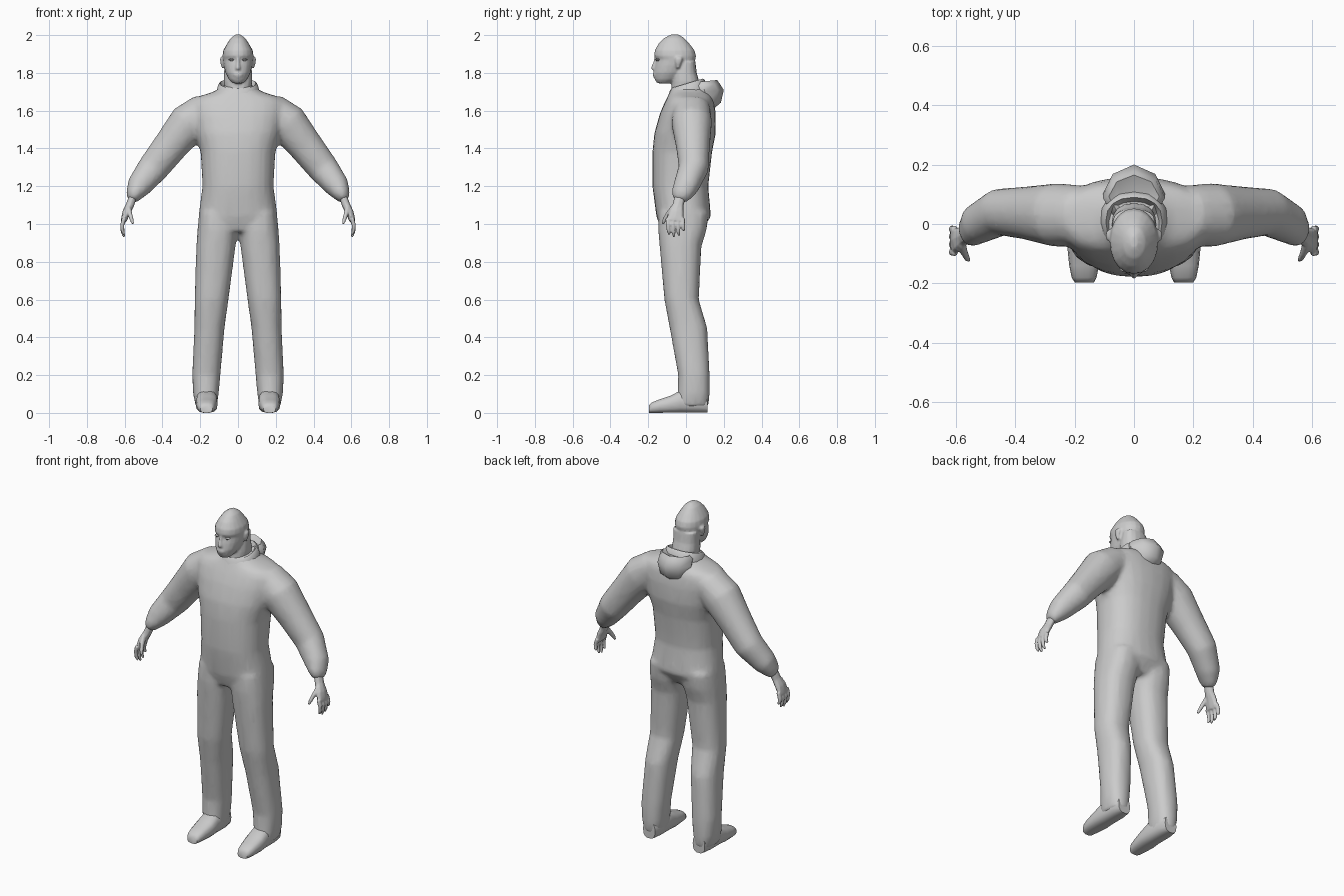
import bpy, bmesh, math
from mathutils import Vector

grey = bpy.data.materials.new("plain grey")
grey.diffuse_color = (0.6, 0.6, 0.6, 1)
X, Y, Z = Vector((1, 0, 0)), Vector((0, 1, 0)), Vector((0, 0, 1))


def loft(name, rings, n=16, power=0.85):
    """Skin closed sections given as (centre, half-axis u, half-axis v)."""
    bm = bmesh.new()
    loops = []
    for c, u, v in rings:
        loop = []
        for i in range(n):
            t = 2 * math.pi * i / n
            a, b = math.cos(t), math.sin(t)
            a = math.copysign(abs(a) ** power, a)
            b = math.copysign(abs(b) ** power, b)
            loop.append(bm.verts.new(Vector(c) + u * a + v * b))
        loops.append(loop)
    for p, q in zip(loops, loops[1:]):
        for i in range(n):
            j = (i + 1) % n
            bm.faces.new((p[i], p[j], q[j], q[i]))
    bm.faces.new(loops[0][::-1])
    bm.faces.new(loops[-1])
    bmesh.ops.recalc_face_normals(bm, faces=bm.faces[:])
    me = bpy.data.meshes.new(name)
    bm.to_mesh(me)
    bm.free()
    me.materials.append(grey)
    ob = bpy.data.objects.new(name, me)
    bpy.context.collection.objects.link(ob)
    return ob


def stack(name, rows, n=16, power=0.85, tilt=0.0):
    """Level sections: (z, centre x, half width, front y, back y)."""
    return loft(name, [((cx, (f + b) / 2, z), X * w, (Y + Z * tilt) * ((b - f) / 2))
                       for z, cx, w, f, b in rows], n, power)


def tube(name, rows, n=12, power=0.95):
    """Sections across a path: (x, y, z, thickness, half depth along y)."""
    pts = [Vector(r[:3]) for r in rows]
    rings = []
    for i, r in enumerate(rows):
        d = (pts[min(i + 1, len(pts) - 1)] - pts[max(i - 1, 0)]).normalized()
        v = (Y - d * d.y).normalized()
        rings.append((pts[i], v.cross(d) * r[3], v * r[4]))
    return loft(name, rings, n, power)


def mirrored(make, name, rows, xi, **kw):
    """Make a part on both sides by flipping the x entry of each row."""
    out = []
    for side, s in (("left", 1), ("right", -1)):
        out.append(make(side + "_" + name,
                        [tuple(s * k if i == xi else k for i, k in enumerate(r)) for r in rows], **kw))
    return out


def fuse(name, parts, voxel, smooth, ratio):
    """Join overlapping parts into one continuous skin."""
    bpy.ops.object.select_all(action='DESELECT')
    for p in parts:
        p.select_set(True)
    ob = parts[0]
    bpy.context.view_layer.objects.active = ob
    bpy.ops.object.join()
    ob.name = name
    m = ob.modifiers.new("skin", 'REMESH')
    m.mode, m.voxel_size, m.use_smooth_shade = 'VOXEL', voxel, True
    m = ob.modifiers.new("soften", 'SMOOTH')
    m.factor, m.iterations = 0.5, smooth
    m = ob.modifiers.new("reduce", 'DECIMATE')
    m.ratio = ratio
    return ob


# Torso, arms and trouser legs of the suit
torso = stack("torso", [
    (0.96, 0, 0.19, -0.13, 0.08), (1.04, 0, 0.21, -0.157, 0.132), (1.20, 0, 0.188, -0.178, 0.118),
    (1.38, 0, 0.198, -0.178, 0.138), (1.48, 0, 0.228, -0.168, 0.158), (1.58, 0, 0.25, -0.14, 0.158),
    (1.64, 0, 0.253, -0.115, 0.15), (1.67, 0, 0.225, -0.10, 0.14), (1.70, 0, 0.13, -0.085, 0.12),
    (1.735, 0, 0.075, -0.07, 0.09)], n=24)
arms = mirrored(tube, "arm", [
    (0.17, 0.03, 1.61, 0.09, 0.10), (0.26, 0.03, 1.535, 0.108, 0.108), (0.36, 0.037, 1.41, 0.092, 0.09),
    (0.45, 0.04, 1.295, 0.083, 0.08), (0.525, 0.0, 1.20, 0.066, 0.068), (0.55, -0.025, 1.155, 0.045, 0.055),
    (0.562, -0.035, 1.125, 0.026, 0.036)], 0, n=16)
legs = mirrored(stack, "trouser_leg", [
    (1.06, 0.11, 0.095, -0.145, 0.12), (0.97, 0.108, 0.107, -0.148, 0.11), (0.88, 0.117, 0.104, -0.14, 0.082),
    (0.60, 0.14, 0.09, -0.115, 0.068), (0.45, 0.151, 0.08, -0.087, 0.113), (0.20, 0.168, 0.075, -0.042, 0.126),
    (0.10, 0.170, 0.068, -0.045, 0.126), (0.03, 0.168, 0.055, -0.055, 0.12)], 1, n=16)
fuse("suit", [torso] + arms + legs, 0.014, 4, 0.35)

# Shoes: sections running from heel to toe
for side, s in (("left", 1), ("right", -1)):
    shoe = loft(side + "_shoe", [((s * x, y, h), X * w, Z * h) for x, y, w, h in [
        (0.165, 0.115, 0.04, 0.05), (0.165, 0.06, 0.055, 0.06), (0.165, -0.03, 0.055, 0.06),
        (0.166, -0.08, 0.058, 0.046), (0.168, -0.14, 0.05, 0.036), (0.168, -0.18, 0.042, 0.028),
        (0.167, -0.197, 0.032, 0.02)]], 14, 0.75)

# Hands: palm, four fingers and a thumb
palm = [(0.558, -0.033, 1.14, 0.022, 0.03), (0.572, -0.042, 1.10, 0.022, 0.03),
        (0.592, -0.052, 1.06, 0.021, 0.042), (0.606, -0.058, 1.015, 0.016, 0.047)]
digits = [palm]
for k in range(4):
    y = -0.096 + 0.026 * k
    tip = (0.945, 0.932, 0.938, 0.965)[k]
    digits.append([(0.603, y, 1.03, 0.012, 0.013), (0.613, y + 0.001, 0.995, 0.011, 0.012),
                   (0.611, y + 0.004, 0.96 + (tip - 0.94) / 2, 0.010, 0.010),
                   (0.603, y + 0.007, tip, 0.006, 0.006)])
digits.append([(0.58, -0.065, 1.085, 0.014, 0.018), (0.571, -0.096, 1.05, 0.012, 0.014),
               (0.562, -0.115, 1.02, 0.010, 0.011), (0.556, -0.122, 1.00, 0.006, 0.006)])
hands = {"left": [], "right": []}
for d in digits:
    l, r = mirrored(tube, "digit", d, 0, n=8)
    hands["left"].append(l)
    hands["right"].append(r)
for side, parts in hands.items():
    fuse(side + "_hand", parts, 0.0045, 2, 0.4)

# Head with jaw, nose, brow and ears
head = stack("head", [
    (1.745, 0, 0.028, -0.152, -0.08), (1.765, 0, 0.048, -0.166, -0.04), (1.80, 0, 0.066, -0.171, 0.0),
    (1.84, 0, 0.076, -0.165, 0.035), (1.87, 0, 0.080, -0.157, 0.05), (1.89, 0, 0.082, -0.169, 0.053),
    (1.92, 0, 0.078, -0.165, 0.045), (1.955, 0, 0.058, -0.145, 0.018), (1.985, 0, 0.038, -0.115, -0.01),
    (2.003, 0, 0.012, -0.08, -0.04)], n=20, power=0.95)
nose = stack("nose", [(1.812, 0, 0.013, -0.172, -0.13), (1.823, 0, 0.017, -0.187, -0.13),
                      (1.85, 0, 0.010, -0.176, -0.13), (1.885, 0, 0.010, -0.168, -0.13)], n=8)
mouth = stack("mouth", [(1.775, 0, 0.02, -0.172, -0.13), (1.79, 0, 0.03, -0.177, -0.13),
                        (1.803, 0, 0.02, -0.174, -0.13)], n=10)
ears = mirrored(stack, "ear", [(1.825, 0.078, 0.008, -0.05, -0.035), (1.85, 0.083, 0.010, -0.056, -0.025),
                               (1.875, 0.085, 0.011, -0.058, -0.018), (1.885, 0.084, 0.006, -0.05, -0.025)],
                1, n=8)
# Neck and the cloth falling from the back of the skull
neck = stack("neck", [(1.64, 0, 0.06, -0.07, 0.07), (1.70, 0, 0.068, -0.078, 0.07),
                      (1.755, 0, 0.076, -0.075, 0.07), (1.80, 0, 0.074, -0.07, 0.057),
                      (1.86, 0, 0.072, -0.04, 0.05)], n=16)
fuse("head", [head, nose, mouth, neck] + ears, 0.0065, 2, 0.4)

# Eyes
mirrored(stack, "eye", [(1.864, 0.034, 0.008, -0.158, -0.13), (1.870, 0.034, 0.016, -0.161, -0.13),
                        (1.876, 0.034, 0.008, -0.159, -0.13)], 1, n=8)

# Hanging hood and the collar running forward to the chest
stack("hood", [(1.605, 0, 0.05, 0.06, 0.145), (1.635, 0, 0.085, 0.03, 0.185), (1.70, 0, 0.105, 0.0, 0.20),
               (1.735, 0, 0.105, 0.0, 0.178), (1.755, 0, 0.085, 0.02, 0.165), (1.735, 0, 0.06, 0.03, 0.12)],
      n=8, power=1.1, tilt=0.1)
stack("collar", [(1.66, 0, 0.12, -0.11, 0.12), (1.70, 0, 0.115, -0.098, 0.11), (1.735, 0, 0.105, -0.085, 0.10),
                 (1.745, 0, 0.095, -0.075, 0.09), (1.70, 0, 0.07, -0.06, 0.07)], n=16, tilt=0.3)

# Smooth shading on every part
bpy.ops.object.select_all(action='SELECT')
bpy.context.view_layer.objects.active = bpy.data.objects["suit"]
bpy.ops.object.shade_smooth_by_angle(angle=math.radians(50))
